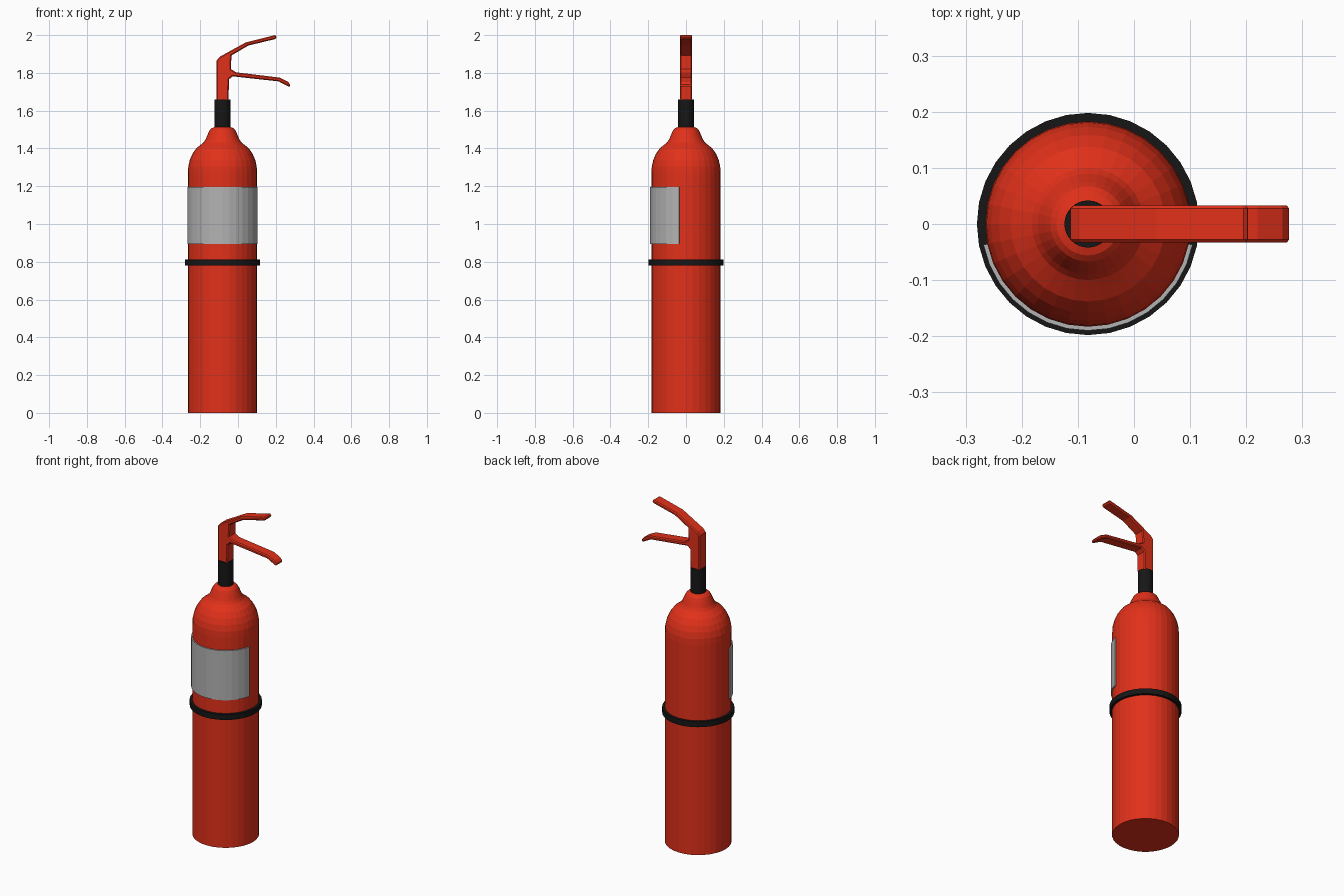
import bpy, bmesh
from math import cos, sin, tau, pi

if "Cube" in bpy.data.objects:
    bpy.data.objects.remove(bpy.data.objects["Cube"])

CX = -0.082   # axis of the cylinder
SIDES = 32


def material(name, rgb):
    m = bpy.data.materials.new(name)
    m.diffuse_color = (*rgb, 1)
    m.use_nodes = True
    m.node_tree.nodes["Principled BSDF"].inputs["Base Color"].default_value = m.diffuse_color
    return m


RED = material("red", (0.75, 0.03, 0.01))
BLACK = material("black", (0.008, 0.008, 0.008))
GREY = material("label_grey", (0.45, 0.45, 0.45))


def finish(name, bm, mat):
    bmesh.ops.recalc_face_normals(bm, faces=bm.faces)
    me = bpy.data.meshes.new(name)
    bm.to_mesh(me)
    bm.free()
    ob = bpy.data.objects.new(name, me)
    bpy.context.collection.objects.link(ob)
    me.materials.append(mat)
    return ob


def lathe(name, profile, mat, closed=False, first=0, steps=SIDES):
    """Revolve (radius, z) points about the cylinder axis, capping open ends."""
    bm = bmesh.new()
    full = steps == SIDES
    rings = []
    for i in range(steps if full else steps + 1):
        a = tau * (first + i) / SIDES
        rings.append([bm.verts.new((CX + r * cos(a), r * sin(a), z)) for r, z in profile])
    n = len(profile)
    for i in range(steps):
        a, b = rings[i], rings[(i + 1) % len(rings)]
        for j in range(n if closed else n - 1):
            k = (j + 1) % n
            bm.faces.new((a[j], b[j], b[k], a[k]))
    if not closed:
        bm.faces.new([r[0] for r in rings])
        bm.faces.new([r[-1] for r in rings])
    elif not full:
        bm.faces.new(rings[0])
        bm.faces.new(rings[-1])
    return finish(name, bm, mat)


def band(r0, r1, z0, z1):
    return [(r0, z0), (r1, z0), (r1, z1), (r0, z1)]


# Tank with domed shoulder and collar
lathe("tank", [(0.183, 0), (0.183, 1.27), (0.181, 1.305), (0.173, 1.34), (0.159, 1.372),
               (0.138, 1.402), (0.115, 1.42), (0.100, 1.432), (0.090, 1.447),
               (0.075, 1.482), (0.067, 1.498), (0.056, 1.508), (0.042, 1.513)], RED)

# Black neck, strap and front label
lathe("neck", [(0.042, 1.50), (0.042, 1.66)], BLACK)
lathe("strap", band(0.178, 0.198, 0.78, 0.813), BLACK, closed=True)
lathe("label", band(0.180, 0.190, 0.895, 1.195), GREY, closed=True, first=17, steps=14)

# Valve stem with carrying handle and squeeze lever, cut from one side profile
outline = [(-.113, 1.65), (-.113, 1.865), (-.097, 1.885), (.04, 1.961), (.195, 2.0),
           (.207, 1.992), (.197, 1.979), (.055, 1.945), (-.035, 1.892), (-.037, 1.82),
           (-.01, 1.803), (.22, 1.775), (.265, 1.753), (.28, 1.733), (.272, 1.725),
           (.215, 1.755), (-.03, 1.782), (-.048, 1.765), (-.05, 1.65)]
bm = bmesh.new()
side = bm.faces.new([bm.verts.new((x, -0.033, z)) for x, z in outline])
moved = bmesh.ops.extrude_face_region(bm, geom=[side])["geom"]
bmesh.ops.translate(bm, vec=(0, 0.066, 0),
                    verts=[v for v in moved if isinstance(v, bmesh.types.BMVert)])
if not side.is_valid or len([f for f in bm.faces if len(f.verts) == len(outline)]) < 2:
    bm.faces.new([v for v in bm.verts if v.co.y < 0])
handle = finish("valve_handle", bm, RED)
bevel = handle.modifiers.new("soft_edges", 'BEVEL')
bevel.width = 0.008
bevel.segments = 1
bevel.limit_method = 'ANGLE'
bevel.angle_limit = pi * 0.36
